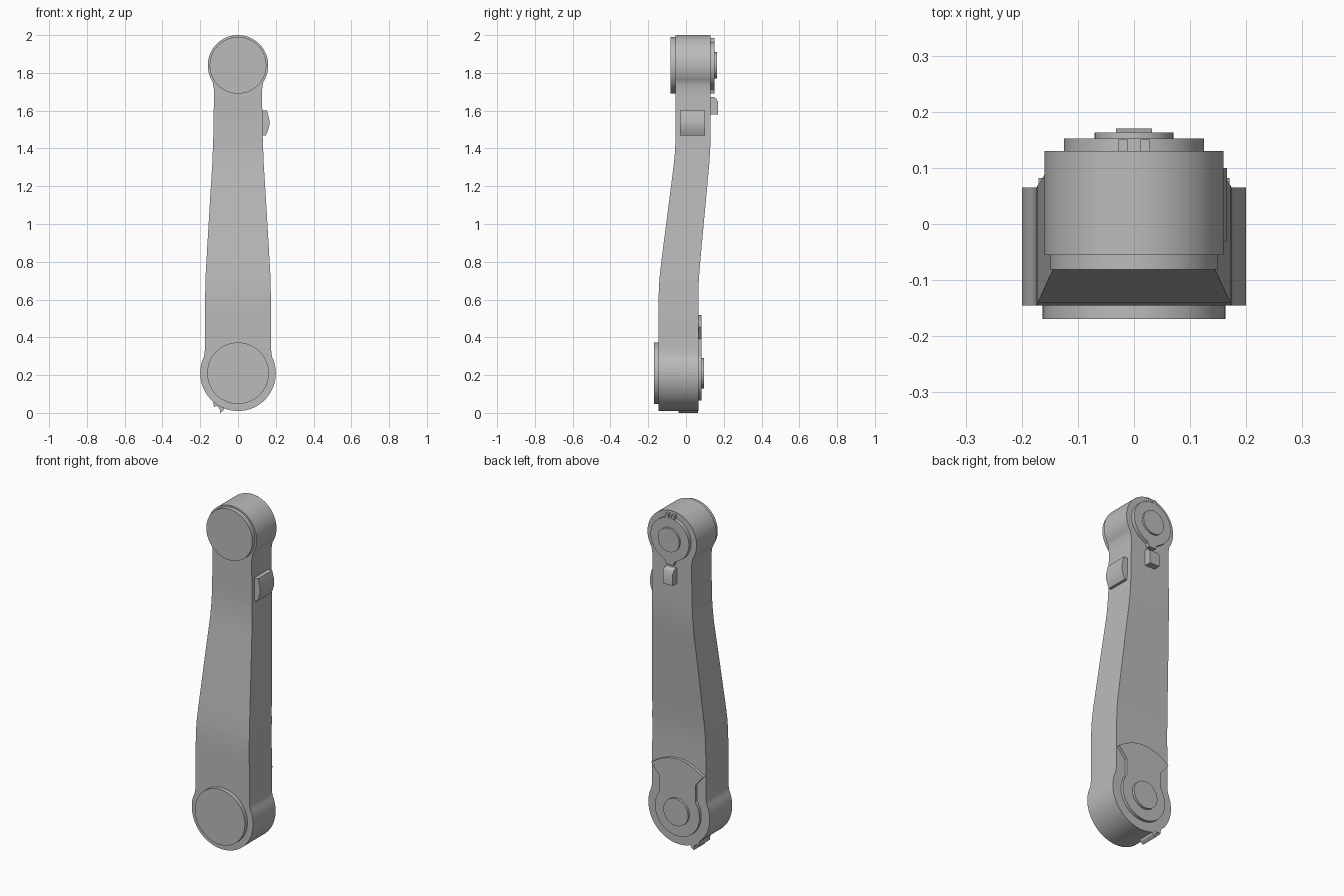
import bpy, bmesh, math

if "Cube" in bpy.data.objects:
    bpy.data.objects.remove(bpy.data.objects["Cube"])

grey = bpy.data.materials.new("light_grey")
grey.diffuse_color = (0.5, 0.5, 0.5, 1)
grey.use_nodes = True
grey.node_tree.nodes["Principled BSDF"].inputs["Base Color"].default_value = grey.diffuse_color


def finish(name, bm):
    bmesh.ops.remove_doubles(bm, verts=bm.verts, dist=1e-5)
    bmesh.ops.recalc_face_normals(bm, faces=bm.faces)
    mesh = bpy.data.meshes.new(name)
    bm.to_mesh(mesh)
    bm.free()
    mesh.materials.append(grey)
    ob = bpy.data.objects.new(name, mesh)
    bpy.context.collection.objects.link(ob)
    bpy.ops.object.select_all(action='DESELECT')
    ob.select_set(True)
    bpy.context.view_layer.objects.active = ob
    bpy.ops.object.shade_smooth_by_angle(angle=math.radians(28))
    return ob


def prism(name, profile, a, b, axis='Y'):
    """Extrude an (x, z) profile along y, or a (y, z) profile along x."""
    bm = bmesh.new()
    place = (lambda p, d: (p[0], d, p[1])) if axis == 'Y' else (lambda p, d: (d, p[0], p[1]))
    ends = [[bm.verts.new(place(p, d)) for p in profile] for d in (a, b)]
    n = len(profile)
    for e in ends:
        bm.faces.new(e)
    for i in range(n):
        j = (i + 1) % n
        bm.faces.new((ends[0][i], ends[0][j], ends[1][j], ends[1][i]))
    return finish(name, bm)


def arc(cz, r, start, end, n):
    """Points (x, z) on a circle about (0, cz); degrees from +x."""
    out = []
    for i in range(n + 1):
        t = math.radians(start + (end - start) * i / n)
        out.append((r * math.cos(t), cz + r * math.sin(t)))
    return out


def disc(name, cz, r, a, b):
    return prism(name, arc(cz, r, 0, 360, 64)[:-1], a, b)


LOW, HIGH = 0.21, 1.84   # heights of the two joints


# Arm body: symmetric outline swept through an S bend in depth
def ramp(z):
    total = 0
    for k in range(-5, 6):
        total += min(1, max(0, (z + k * 0.018 - 0.69) / 0.70))
    return total / 11


rows = arc(LOW, 0.2, -90, 25, 28) + [(0.1775, 0.312), (0.1755, 0.335)]
knots = [(0.175, 0.36), (0.175, 0.55), (0.172, 0.72), (0.151, 1.08),
         (0.136, 1.32), (0.131, 1.46), (0.127, 1.69)]
for (w0, z0), (w1, z1) in zip(knots, knots[1:]):
    rows += [(w0 + (w1 - w0) * i / 5, z0 + (z1 - z0) * i / 5) for i in range(5)]
rows += [knots[-1], (0.128, 1.715), (0.131, 1.735)] + arc(HIGH, 0.16, -33, 90, 28)

bm = bmesh.new()
loops = []
for w, z in rows:
    s = ramp(z)
    front, back = -0.145 + 0.09 * s, 0.065 + 0.065 * s
    loops.append([bm.verts.new(p) for p in
                  ((-w, front, z), (w, front, z), (w, back, z), (-w, back, z))])
for lo, hi in zip(loops, loops[1:]):
    for i in range(4):
        j = (i + 1) % 4
        bm.faces.new((lo[i], lo[j], hi[j], hi[i]))
finish("arm_body", bm)

# Front joint caps
disc("lower_front_cap", LOW, 0.163, -0.169, -0.14)
disc("upper_front_cap", HIGH, 0.15, -0.081, -0.05)

# Rear upper joint: ring with a pointed tab below, two prongs above, hub
tab = [(-0.065, 1.733), (-0.03, 1.712), (-0.022, 1.69),
       (0.022, 1.69), (0.03, 1.712), (0.065, 1.733)]
prism("upper_rear_ring", arc(HIGH, 0.125, -58, 238, 56) + tab, 0.12, 0.152)
for s in (-1, 1):
    prism("ring_prong", [(s * 0.012, 1.94), (s * 0.028, 1.94),
                         (s * 0.028, 1.985), (s * 0.012, 1.985)], 0.12, 0.151)
disc("upper_rear_hub", HIGH, 0.07, 0.14, 0.163)

# Rear lower joint: fan-topped plate and hub
half = math.degrees(math.acos(0.118 / 0.145))
fan = [(0.17 * math.cos(math.pi * i / 24), 0) for i in range(25)]
fan = [(x, 0.455 + 0.063 * (1 - (x / 0.17) ** 2)) for x, _ in fan]
plate = arc(LOW, 0.145, 180 - half, 360 + half, 56) + [(0.118, 0.395)] + fan + [(-0.118, 0.395)]
prism("lower_rear_plate", plate, 0.055, 0.082)
disc("lower_rear_hub", LOW, 0.08, 0.07, 0.096)

# Small block behind the upper joint, with a sloped top corner
prism("rear_block", [(0.12, 1.58), (0.17, 1.58), (0.17, 1.645), (0.16, 1.665),
                     (0.148, 1.672), (0.12, 1.672)], -0.032, 0.032, 'X')

# Domed side button
prism("side_button", [(0.115, 1.468), (0.147, 1.468), (0.155, 1.485), (0.166, 1.52),
                      (0.166, 1.55), (0.153, 1.602), (0.115, 1.602)], -0.031, 0.1)

# Toothed lug under the lower joint
prism("lower_lug", [(-0.10, 0.07), (-0.132, 0.062), (-0.127, 0.03), (-0.115, 0.038),
                    (-0.098, 0.026), (-0.095, 0.0), (-0.078, 0.012), (-0.06, 0.05)],
      -0.04, 0.064)
